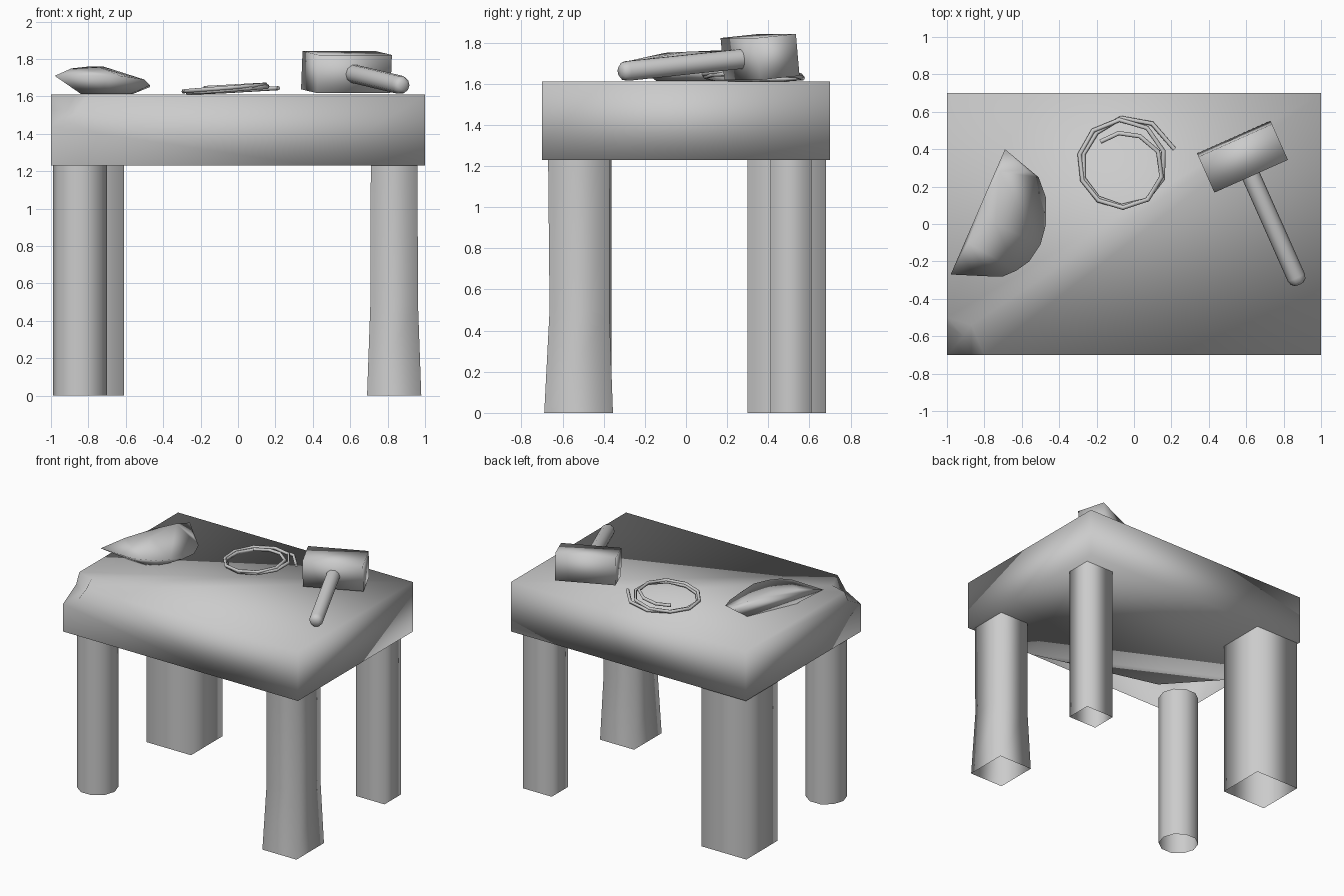
import bpy
import bmesh
import math
from mathutils import Matrix, Vector

default = bpy.data.objects.get("Cube")
if default:
    bpy.data.objects.remove(default, do_unlink=True)

# One plain grey for every part
grey = bpy.data.materials.new("plain_grey")
grey.use_nodes = True
colour = (0.6, 0.6, 0.6, 1)
grey.diffuse_color = colour
grey.node_tree.nodes["Principled BSDF"].inputs["Base Color"].default_value = colour


def finish(name, bm, fix_normals=True):
    """Turn a bmesh into a smooth shaded grey object."""
    if fix_normals:
        bmesh.ops.recalc_face_normals(bm, faces=bm.faces)
    for face in bm.faces:
        face.smooth = True
    mesh = bpy.data.meshes.new(name)
    bm.to_mesh(mesh)
    bm.free()
    mesh.materials.append(grey)
    obj = bpy.data.objects.new(name, mesh)
    bpy.context.collection.objects.link(obj)
    return obj


def tube(bm, rings):
    """Join equal rings of points with side walls, leaving both ends open."""
    loops = [[bm.verts.new(point) for point in ring] for ring in rings]
    count = len(loops[0])
    for low, high in zip(loops, loops[1:]):
        for i in range(count):
            j = (i + 1) % count
            bm.faces.new((low[i], low[j], high[j], high[i]))
    return loops


def rectangle(centre, half_x, half_y, z):
    x, y = centre
    return [(x - half_x, y - half_y, z), (x + half_x, y - half_y, z),
            (x + half_x, y + half_y, z), (x - half_x, y + half_y, z)]


def circle(centre, radius, z, sides):
    return [(centre[0] + radius * math.cos(math.tau * i / sides),
             centre[1] + radius * math.sin(math.tau * i / sides), z)
            for i in range(sides)]


def leg(name, rings):
    bm = bmesh.new()
    tube(bm, rings)
    finish(name, bm, fix_normals=False)


# Thick slab with a broken front corner and a gap beneath that corner
top_z, under_z = 1.61, 1.23
points = {
    "under_front_left": (1, -0.7, under_z),
    "under_back_left": (1, 0.7, under_z),
    "under_back_right": (-1, 0.7, under_z),
    "under_front_right": (-1, -0.7, under_z),
    "gap_side": (-1, 0, under_z),
    "gap_inner": (-0.6, -0.44, under_z),
    "gap_front": (0.4, -0.7, under_z),
    "top_front_left": (1, -0.7, top_z),
    "top_back_left": (1, 0.7, top_z),
    "top_back_right": (-1, 0.7, top_z),
    "chip_side": (-1, -0.5, top_z),
    "chip_inner": (-0.87, -0.54, top_z),
    "chip_front": (-0.8, -0.7, top_z),
    "chip_side_low": (-1, -0.54, 1.53),
    "chip_floor": (-0.91, -0.6, 1.53),
    "chip_front_low": (-0.87, -0.7, 1.51),
    "chip_corner": (-1, -0.7, 1.44),
}
faces = [
    "top_front_left top_back_left top_back_right chip_side chip_inner chip_front",
    "under_front_left under_back_left top_back_left top_front_left",
    "under_back_left under_back_right top_back_right top_back_left",
    "under_back_right gap_side under_front_right chip_corner chip_side_low chip_side top_back_right",
    "under_front_right gap_front under_front_left top_front_left chip_front chip_front_low chip_corner",
    "chip_side chip_side_low chip_floor chip_inner",
    "chip_inner chip_floor chip_front_low chip_front",
    "chip_corner chip_front_low chip_floor chip_side_low",
    "under_front_left gap_front gap_inner gap_side under_back_right under_back_left",
]
bm = bmesh.new()
corners = {key: bm.verts.new(place) for key, place in points.items()}
for names in faces:
    bm.faces.new([corners[key] for key in names.split()])
finish("table_slab", bm)

# Four mismatched hollow legs
leg("front_left_leg", [rectangle((0.835, -0.522), 0.145, 0.167, 0),
                       rectangle((0.835, -0.518), 0.127, 0.145, 0.5),
                       rectangle((0.835, -0.52), 0.125, 0.15, under_z)])
leg("front_right_leg", [circle((-0.845, -0.5), 0.145, z, 10) for z in (0, under_z)])
leg("back_left_leg", [rectangle((0.838, 0.51), 0.122, 0.1, z) for z in (0, under_z)])
leg("back_right_leg", [rectangle((-0.8, 0.49), 0.19, 0.19, z) for z in (0, under_z)])

# Mallet lying with its handle sloping down to the slab
mallet_pose = (Matrix.Translation((0.58, 0.36, 1.73))
               @ Matrix.Rotation(math.radians(24), 4, "Z")
               @ Matrix.Rotation(math.radians(5.5), 4, "X"))
bm = bmesh.new()
bmesh.ops.create_cube(bm, size=1, matrix=Matrix.Diagonal((0.43, 0.21, 0.205, 1)))
finish("mallet_head", bm).matrix_world = mallet_pose

bm = bmesh.new()
profile = [(0.05, 0.08), (0.05, 0.71), (0.043, 0.735), (0.025, 0.75)]
loops = tube(bm, [circle((0, 0), radius, along, 10) for radius, along in profile])
bm.faces.new(loops[-1])
bmesh.ops.rotate(bm, verts=bm.verts, matrix=Matrix.Rotation(math.pi / 2, 3, "X"))
finish("mallet_handle", bm).matrix_world = mallet_pose

# Loose coil of cord, wound clockwise outward
radii = [0.17, 0.18, 0.22, 0.23, 0.22, 0.22, 0.24, 0.25,
         0.24, 0.23, 0.21, 0.21, 0.21, 0.27, 0.30]
steps = 23
curve = bpy.data.curves.new("cord_coil", "CURVE")
curve.dimensions = "3D"
curve.bevel_depth = 0.012
curve.bevel_resolution = 1
curve.use_fill_caps = True
spline = curve.splines.new("POLY")
spline.points.add(steps)
for i, point in enumerate(spline.points):
    spot = i / steps * (len(radii) - 1)
    k = min(int(spot), len(radii) - 2)
    radius = radii[k] + (radii[k + 1] - radii[k]) * (spot - k)
    angle = math.radians(130 - 36.2 * i)
    x = radius * math.cos(angle)
    height = 1.653 - 0.028 * i / steps + 0.02 * x / 0.3
    point.co = (x - 0.07, radius * math.sin(angle) + 0.31, max(height, 1.622), 1)
curve.materials.append(grey)
coil = bpy.data.objects.new("cord_coil", curve)
bpy.context.collection.objects.link(coil)

# Chipped stone shard: raised straight edge, sloping to the curved edge
rim = [(-0.69, 0.4, 1.73), (-0.58, 0.29, 1.69), (-0.51, 0.25, 1.66),
       (-0.47, 0.14, 1.65), (-0.47, 0, 1.66), (-0.5, -0.11, 1.69),
       (-0.56, -0.2, 1.7), (-0.63, -0.25, 1.71), (-0.7, -0.28, 1.71),
       (-0.77, -0.28, 1.71), (-0.98, -0.27, 1.71)]
ridge = [(-0.89, -0.1, 1.75), (-0.8, 0.12, 1.76), (-0.72, 0.28, 1.76), (-0.74, 0, 1.755)]
middle = Vector((-0.67, 0.02, top_z))
bm = bmesh.new()
for place in rim + ridge:
    bm.verts.new(place)
for place in rim:
    base = middle.lerp(Vector(place), 0.55)
    bm.verts.new((base.x, base.y, top_z + 0.004))
hull = bmesh.ops.convex_hull(bm, input=bm.verts)
spare = {item for item in hull["geom_interior"] + hull["geom_unused"]
         if isinstance(item, bmesh.types.BMVert)}
bmesh.ops.delete(bm, geom=list(spare), context="VERTS")
finish("stone_shard", bm)
